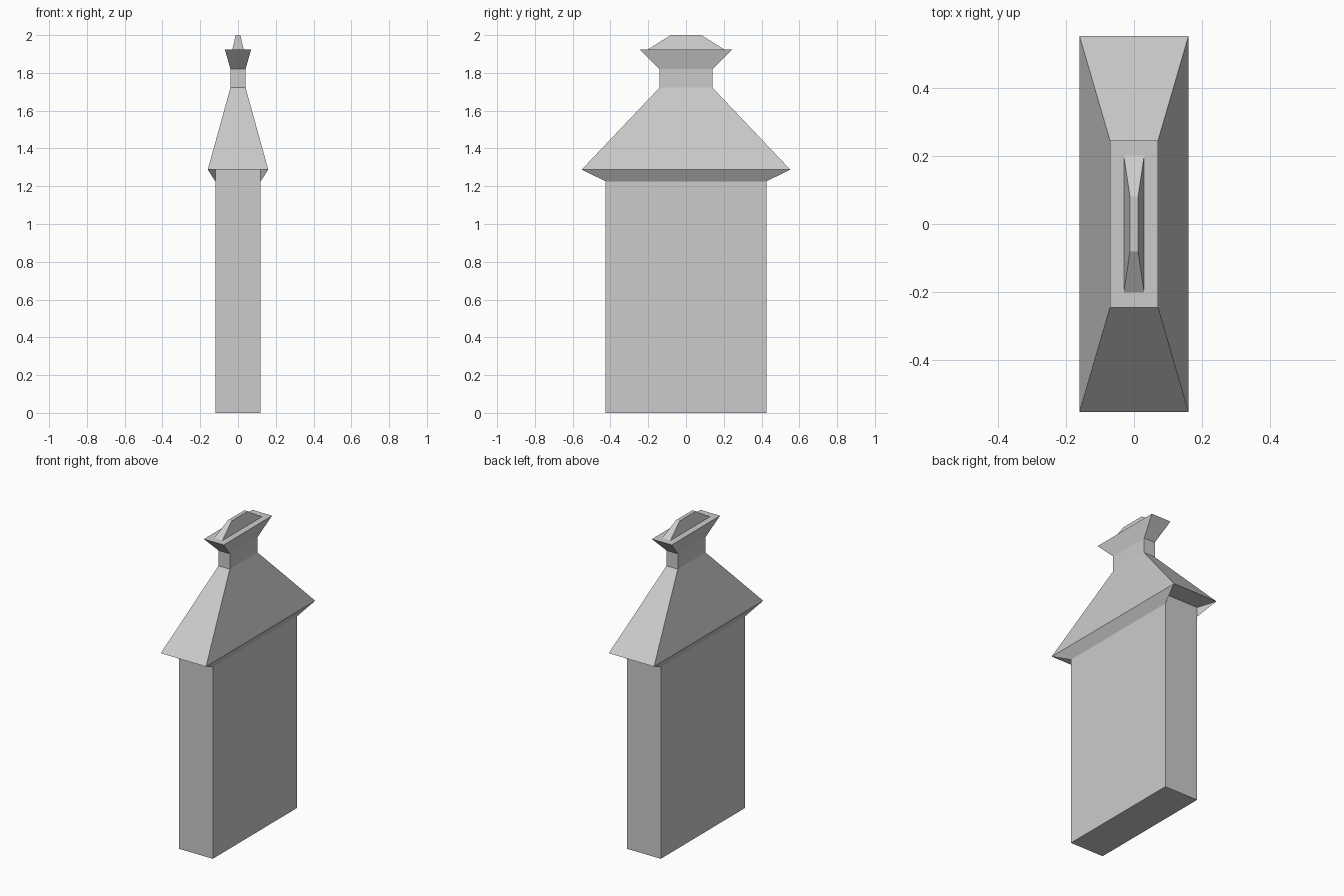
import bpy, bmesh

if "Cube" in bpy.data.objects:
    bpy.data.objects.remove(bpy.data.objects["Cube"])


def loft(name, rings):
    """Stack of rectangles (half_x, half_y, z) joined into a closed solid."""
    bm = bmesh.new()
    loops = [[bm.verts.new((sx * hx, sy * hy, z))
              for sx, sy in ((-1, -1), (1, -1), (1, 1), (-1, 1))]
             for hx, hy, z in rings]
    bm.faces.new(loops[0][::-1])
    bm.faces.new(loops[-1])
    for a, b in zip(loops, loops[1:]):
        for i in range(4):
            j = (i + 1) % 4
            bm.faces.new((a[i], a[j], b[j], b[i]))
    return finish(name, bm)


def finish(name, bm):
    bmesh.ops.recalc_face_normals(bm, faces=bm.faces)
    mesh = bpy.data.meshes.new(name)
    bm.to_mesh(mesh)
    bm.free()
    obj = bpy.data.objects.new(name, mesh)
    bpy.context.collection.objects.link(obj)
    return obj


BODY_X, BODY_Y = 0.12, 0.426
ROOF_X, ROOF_Y = 0.16, 0.552
EAVE_Z = 1.288

# Slab body
loft("body", [(BODY_X, BODY_Y, 0), (BODY_X, BODY_Y, EAVE_Z)])

# Hipped roof with flat soffit, neck and flared collar
loft("roof", [(ROOF_X, ROOF_Y, EAVE_Z), (0.04, 0.14, 1.722),
              (0.04, 0.14, 1.82), (0.07, 0.245, 1.925)])

# Tapered cap on the collar
loft("cap", [(0.03, 0.201, 1.925), (0.012, 0.081, 2.0)])

# Wedge bracket under each long eave, splayed at the ends
for side, label in ((-1, "left"), (1, "right")):
    bm = bmesh.new()
    ends = [[bm.verts.new((side * x, s * y, z)) for x, y, z in
             ((BODY_X, BODY_Y, 1.226), (BODY_X, BODY_Y, EAVE_Z), (ROOF_X, ROOF_Y, EAVE_Z))]
            for s in (-1, 1)]
    for tri in ends:
        bm.faces.new(tri)
    for i in range(3):
        j = (i + 1) % 3
        bm.faces.new((ends[0][i], ends[0][j], ends[1][j], ends[1][i]))
    finish("eave_wedge_" + label, bm)
